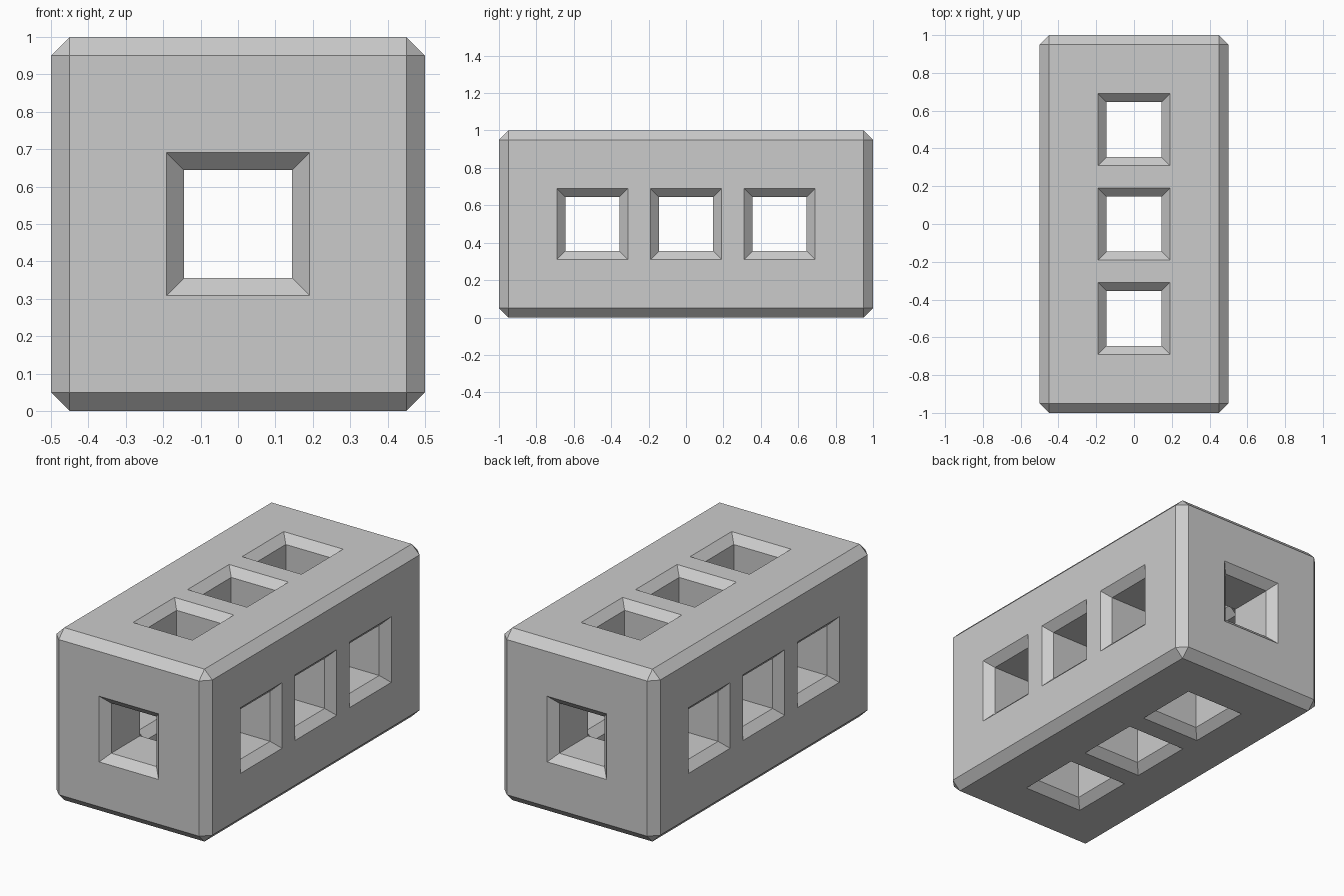
import bpy
import bmesh
from itertools import product

if "Cube" in bpy.data.objects:
    bpy.data.objects.remove(bpy.data.objects["Cube"], do_unlink=True)

HOLE = 0.145          # half width of each square tunnel
HOLE_BEVEL = 0.0455
BLOCK_BEVEL = 0.05

grey = bpy.data.materials.new("plain grey")
grey.use_nodes = True
colour = (0.6, 0.6, 0.6, 1)
grey.diffuse_color = colour
grey.node_tree.nodes["Principled BSDF"].inputs["Base Color"].default_value = colour

# Cutting planes on each axis; odd-numbered slots are where tunnels pass
short = [-0.5, -HOLE, HOLE, 0.5]
long = [-1] + [c + s * HOLE for c in (-0.5, 0, 0.5) for s in (-1, 1)] + [1]
planes = [short, long, [v + 0.5 for v in short]]
sizes = [len(p) - 1 for p in planes]


def solid(cell):
    """A cell is solid unless a tunnel runs through it."""
    inside = all(0 <= i < n for i, n in zip(cell, sizes))
    return inside and sum(i % 2 for i in cell) < 2


# Block with crossing tunnels: skin every solid cell that touches empty space
bm = bmesh.new()
corners = {}


def corner(key):
    if key not in corners:
        corners[key] = bm.verts.new([planes[a][key[a]] for a in range(3)])
    return corners[key]


for cell in filter(solid, product(*map(range, sizes))):
    for axis, side in product(range(3), (0, 1)):
        beyond = list(cell)
        beyond[axis] += 2 * side - 1
        if solid(beyond):
            continue
        u, v = (axis + 1) % 3, (axis + 2) % 3
        loop = []
        for du, dv in ((0, 0), (1, 0), (1, 1), (0, 1)):
            key = list(cell)
            key[axis] += side
            key[u] += du
            key[v] += dv
            loop.append(corner(tuple(key)))
        bm.faces.new(loop if side else loop[::-1])
bm.normal_update()


def on_outline(edge):
    """True for the twelve outer edges of the block."""
    mid = (edge.verts[0].co + edge.verts[1].co) / 2
    reach = (abs(mid.x) / 0.5, abs(mid.y), abs(mid.z - 0.5) / 0.5)
    return sum(r > 0.999 for r in reach) >= 2


def chamfer(outline, width):
    edges = [e for e in bm.edges if e.calc_face_angle_signed(0) > 1.5
             and on_outline(e) == outline]
    bmesh.ops.bevel(bm, geom=edges, offset=width, offset_type='OFFSET',
                    segments=1, profile=0.5, affect='EDGES')
    bm.normal_update()


# Chamfer the outer edges, then tunnel mouths and inner crossings
chamfer(True, BLOCK_BEVEL)
chamfer(False, HOLE_BEVEL)

mesh = bpy.data.meshes.new("tunnelled_block")
bm.to_mesh(mesh)
bm.free()
mesh.materials.append(grey)
block = bpy.data.objects.new("tunnelled_block", mesh)
bpy.context.collection.objects.link(block)
